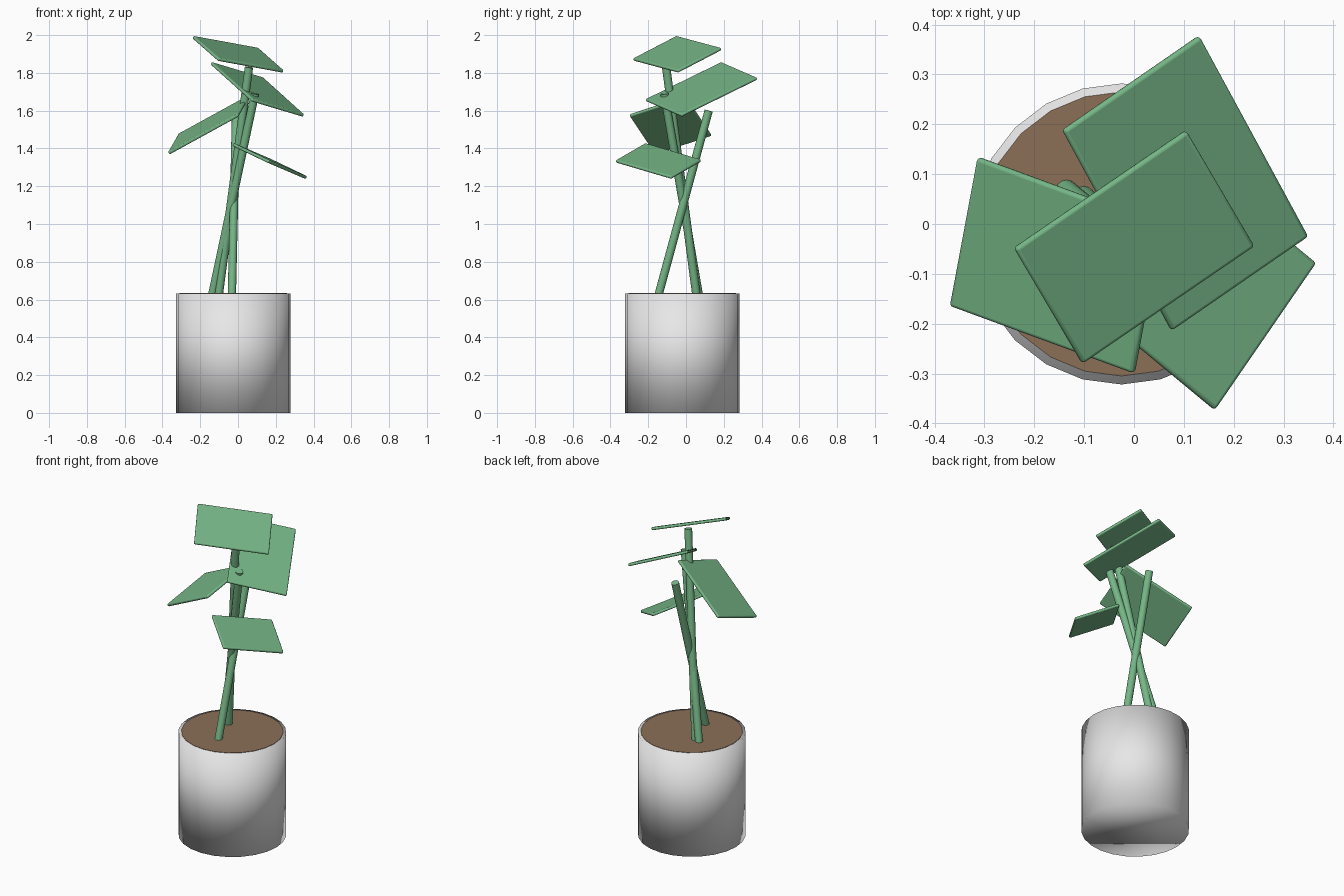
import bpy
from mathutils import Vector, Matrix

if "Cube" in bpy.data.objects:
    bpy.data.objects.remove(bpy.data.objects["Cube"])


def material(name, rgb):
    m = bpy.data.materials.new(name)
    m.diffuse_color = (*rgb, 1)
    m.use_nodes = True
    m.node_tree.nodes["Principled BSDF"].inputs["Base Color"].default_value = m.diffuse_color
    return m


GREEN = material("leaf green", (0.18, 0.47, 0.24))
GREY = material("pot pale grey", (0.8, 0.8, 0.8))
BROWN = material("soil brown", (0.26, 0.16, 0.095))


def finish(name, mat, smooth_angle=None):
    ob = bpy.context.object
    ob.name = name
    ob.data.materials.append(mat)
    if smooth_angle:
        bpy.ops.object.shade_smooth_by_angle(angle=smooth_angle)
    return ob


def cylinder(name, a, b, radius, sides, mat, smooth_angle=None):
    a, b = Vector(a), Vector(b)
    bpy.ops.mesh.primitive_cylinder_add(
        vertices=sides, radius=radius, depth=(b - a).length,
        location=(a + b) / 2,
        rotation=(b - a).to_track_quat('Z', 'Y').to_euler())
    return finish(name, mat, smooth_angle)


def leaf(name, corner, end_u, end_v, thickness=0.017):
    """Thin rounded slab spanned by a corner and its two neighbours."""
    c, u, v = Vector(corner), Vector(end_u), Vector(end_v)
    centre = (u + v) / 2
    u, v = u - c, v - c
    x = u.normalized()
    z = x.cross(v).normalized()
    y = z.cross(x)
    bpy.ops.mesh.primitive_cube_add(size=1)
    ob = bpy.context.object
    ob.data.transform(Matrix.Diagonal((u.length, v.length, thickness, 1)))
    rot = Matrix((x, y, z)).transposed().to_4x4()
    ob.matrix_world = Matrix.Translation(centre) @ rot
    bev = ob.modifiers.new("rounded rim", 'BEVEL')
    bev.width = 0.007
    bev.segments = 3
    finish(name, GREEN, 0.6)


# Pot, softly shaded all over, with soil filling the top
PX, PY, TOP = -0.025, -0.02, 0.633
cylinder("pot", (PX, PY, 0), (PX, PY, TOP), 0.302, 24, GREY)
bpy.ops.object.shade_smooth()
cylinder("soil", (PX, PY, TOP - 0.003), (PX, PY, TOP + 0.002), 0.285, 24, BROWN)

# Three crossing stems
stems = [
    ("tall_stem", (-0.105, 0.058, 0.6), (0.058, -0.105, 1.83)),
    ("middle_stem", (-0.142, 0.072, 0.6), (0.09, -0.115, 1.69)),
    ("short_stem", (-0.033, -0.152, 0.6), (-0.01, 0.12, 1.6)),
]
for name, a, b in stems:
    cylinder(name, a, b, 0.022, 16, GREEN, 0.6)

# Four tilted rectangular leaves
leaf("top_leaf", (-0.24, -0.048, 1.99), (0.105, 0.188, 1.927), (-0.105, -0.28, 1.87))
leaf("back_leaf", (-0.144, 0.188, 1.852), (0.13, 0.377, 1.77), (0.075, -0.213, 1.655))
leaf("left_leaf", (-0.365, -0.165, 1.375), (0.003, -0.30, 1.577), (-0.315, 0.135, 1.47))
leaf("front_leaf", (0.363, -0.08, 1.245), (0.16, -0.375, 1.332), (0.175, 0.082, 1.335))
